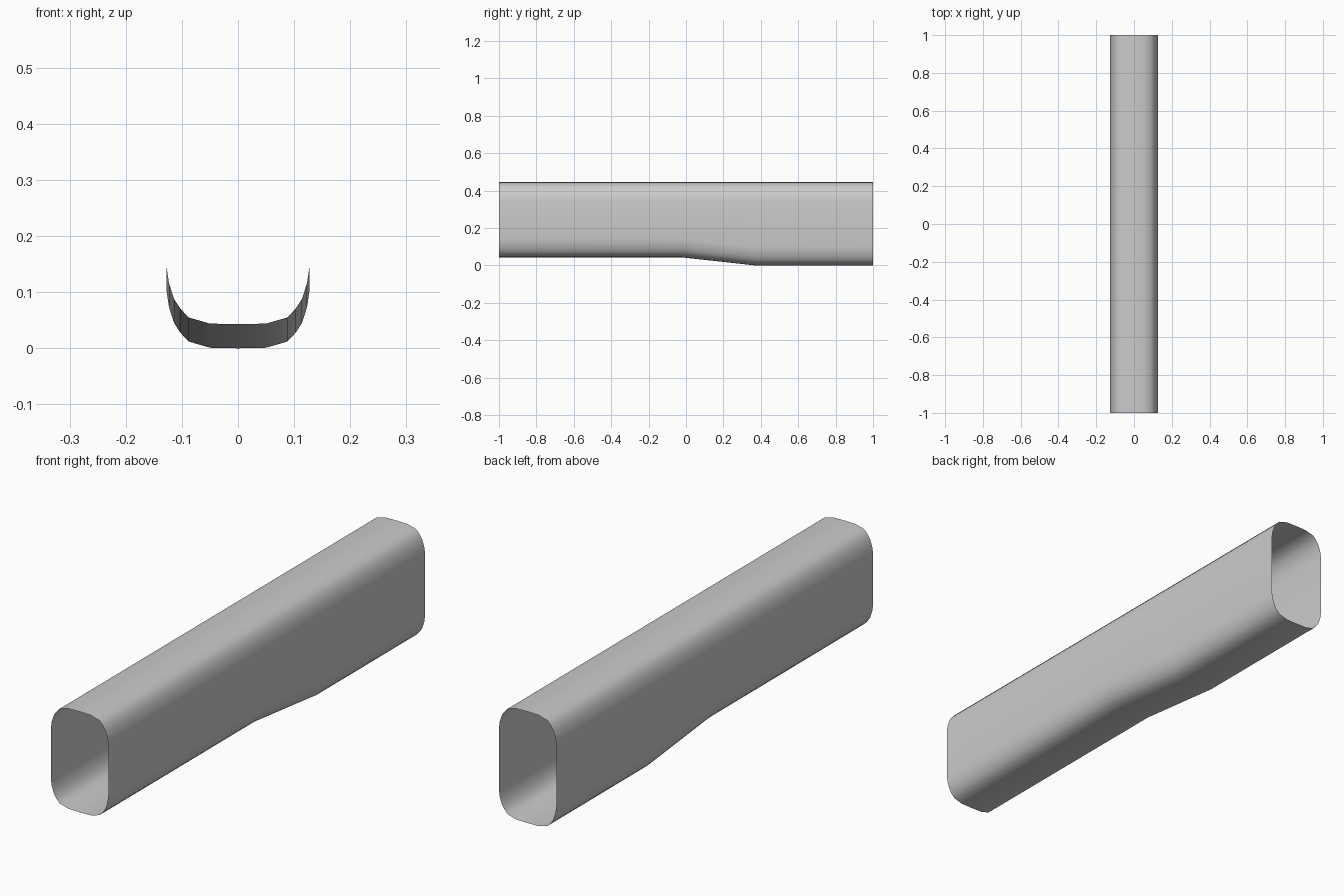
import bpy
import bmesh

cube = bpy.data.objects.get("Cube")
if cube:
    bpy.data.objects.remove(cube, do_unlink=True)

grey = bpy.data.materials.new("plain grey")
grey.use_nodes = True
colour = (0.6, 0.6, 0.6, 1)
grey.diffuse_color = colour
grey.node_tree.nodes["Principled BSDF"].inputs["Base Color"].default_value = colour

TOP = 0.445
# Rounded corner: half width and distance in from the top or bottom
CORNER = [(0.05, 0.001), (0.088, 0.012), (0.103, 0.028),
          (0.114, 0.045), (0.123, 0.073), (0.127, 0.1)]
# Stations along the sleeve: y and height of the underside
STATIONS = [(-1, 0.043), (-0.02, 0.043), (0.37, 0), (1, 0)]


def section(bottom):
    """Closed rounded outline, counter-clockwise from the front."""
    right = [(x, bottom + d) for x, d in CORNER]
    right += [(x, TOP - d) for x, d in reversed(CORNER)]
    left = [(-x, z) for x, z in reversed(right)]
    return [(0, bottom)] + right + [(0, TOP)] + left


# Open thin-walled sleeve, lofted through the stations
bm = bmesh.new()
rings = [[bm.verts.new((x, y, z)) for x, z in section(b)] for y, b in STATIONS]
for near, far in zip(rings, rings[1:]):
    n = len(near)
    for i in range(n):
        j = (i + 1) % n
        bm.faces.new((near[i], near[j], far[j], far[i]))
bm.normal_update()

mesh = bpy.data.meshes.new("sleeve")
bm.to_mesh(mesh)
bm.free()
mesh.materials.append(grey)
sleeve = bpy.data.objects.new("sleeve", mesh)
bpy.context.collection.objects.link(sleeve)

# Smooth shading all round
for face in mesh.polygons:
    face.use_smooth = True
